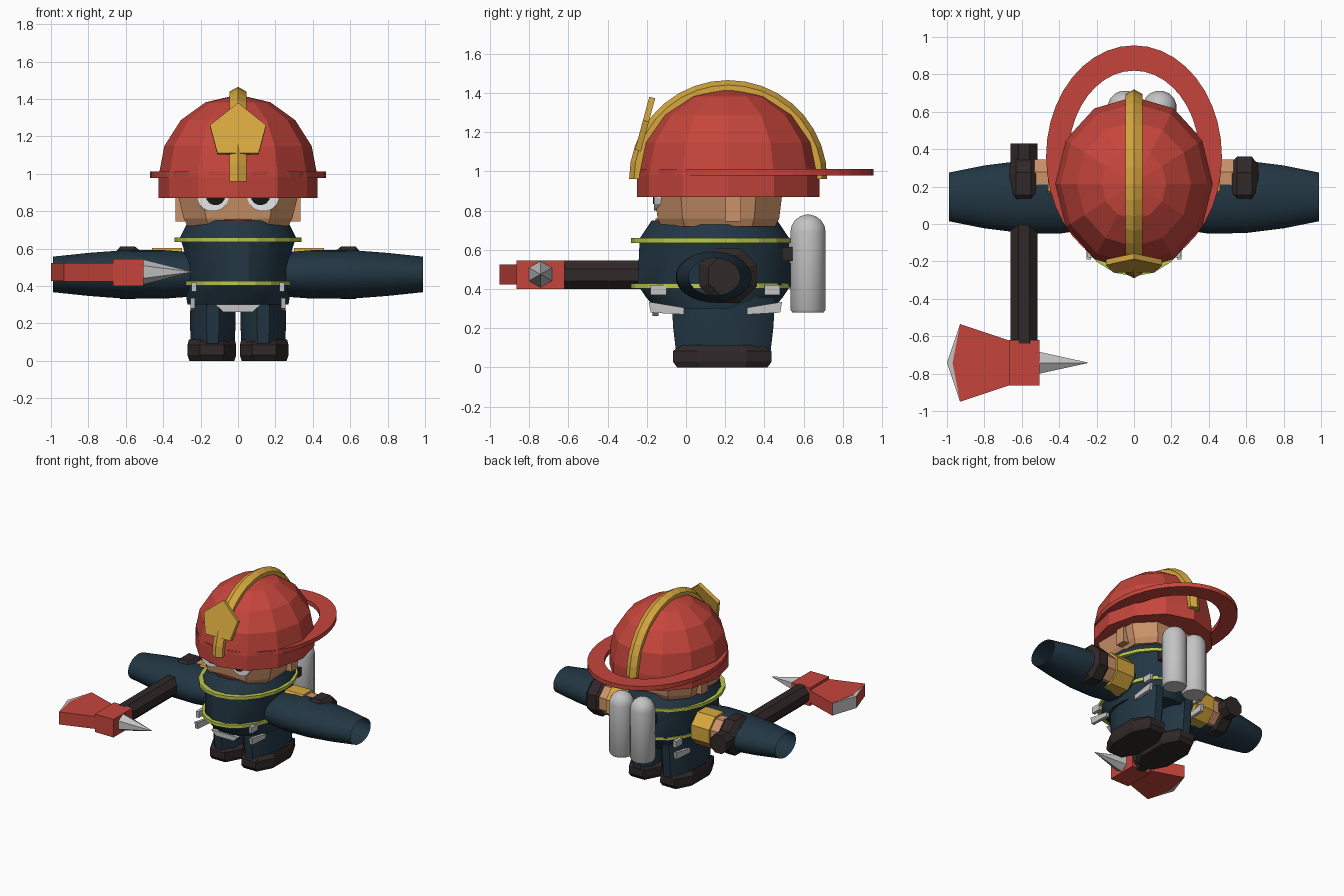
import bpy, bmesh, math
from mathutils import Vector

if "Cube" in bpy.data.objects:
    bpy.data.objects.remove(bpy.data.objects["Cube"])


def material(name, *rgb):
    m = bpy.data.materials.new(name)
    m.use_nodes = True
    m.diffuse_color = (*rgb, 1)
    m.node_tree.nodes["Principled BSDF"].inputs["Base Color"].default_value = (*rgb, 1)
    return m


RED = material("helmet red", .56, .06, .045)
GOLD = material("gold", .68, .39, .05)
NAVY = material("navy cloth", .016, .037, .056)
DARK = material("dark leather", .03, .021, .021)
SKIN = material("skin", .6, .29, .14)
STEEL = material("steel", .55, .55, .55)
LIME = material("reflective lime", .5, .58, .07)
WHITE = material("eye white", .85, .85, .85)
BLACK = material("pupil black", .008, .008, .008)


def finish(name, bm, mat, smooth=None):
    bmesh.ops.recalc_face_normals(bm, faces=bm.faces)
    mesh = bpy.data.meshes.new(name)
    bm.to_mesh(mesh)
    bm.free()
    mesh.materials.append(mat)
    ob = bpy.data.objects.new(name, mesh)
    bpy.context.collection.objects.link(ob)
    if smooth:
        bpy.ops.object.select_all(action='DESELECT')
        ob.select_set(True)
        bpy.context.view_layer.objects.active = ob
        bpy.ops.object.shade_smooth_by_angle(angle=math.radians(smooth))
    return ob


def loft(name, mat, centre, rings, n=8, p=1, flat=True, axis='z', caps=True,
         closed=False, smooth=None):
    """Skin rings (height, half width, half depth) stacked along an axis."""
    bm = bmesh.new()
    turn = .5 if flat else 0
    fit = math.cos(math.pi / n) ** p if flat else 1
    loops = []
    for h, a, b in rings:
        row = []
        for i in range(n):
            t = 2 * math.pi * (i + turn) / n
            c, s = math.cos(t), math.sin(t)
            u = a / fit * math.copysign(abs(c) ** p, c)
            v = b / fit * math.copysign(abs(s) ** p, s)
            co = {'z': (u, v, h), 'x': (h, u, v), 'y': (v, h, u)}[axis]
            row.append(bm.verts.new(Vector(centre) + Vector(co)))
        loops.append(row)
    pairs = list(zip(loops, loops[1:]))
    if closed:
        pairs.append((loops[-1], loops[0]))
    elif caps:
        bm.faces.new(loops[0])
        bm.faces.new(loops[-1])
    for lo, hi in pairs:
        for i in range(n):
            j = (i + 1) % n
            bm.faces.new((lo[i], lo[j], hi[j], hi[i]))
    return finish(name, bm, mat, smooth)


def band(name, mat, centre, outer, inner, height, n):
    h = height / 2
    loft(name, mat, centre, [(-h, *outer), (h, *outer), (h, *inner), (-h, *inner)],
         n, flat=False, closed=True)


def box(name, mat, centre, size):
    x, y, z = (s / 2 for s in size)
    return loft(name, mat, centre, [(-z, x, y), (z, x, y)], 4, p=0)


def prism(name, mat, points, offset):
    """Extrude a planar outline by an offset vector."""
    bm = bmesh.new()
    face = bm.faces.new([bm.verts.new(p) for p in points])
    ext = bmesh.ops.extrude_face_region(bm, geom=[face], use_keep_orig=True)
    bmesh.ops.translate(bm, vec=offset,
                        verts=[g for g in ext["geom"] if isinstance(g, bmesh.types.BMVert)])
    return finish(name, bm, mat)


# Helmet: straight rim, faceted dome, tilted-back oval brim
dome = [(.87, .425, .465)]
for k in range(5):
    t = math.radians(k * 22)
    dome.append((.985 + .435 * math.sin(t), .425 * math.cos(t), .465 * math.cos(t)))
loft("helmet", RED, (0, .215, 0), dome, 12, flat=False)
band("helmet_brim", RED, (0, .36, .995), (.47, .595), (.35, .46), .035, 40)

# Ridged crest swept over the helmet
bm = bmesh.new()
section = [(-.045, .44), (-.045, .48), (0, .505), (.045, .48), (.045, .44)]
rows = []
for k in range(19):
    t = math.pi * k / 18
    rows.append([bm.verts.new((x, .215 - r * math.cos(t), .96 + r * math.sin(t)))
                 for x, r in section])
for a, b in zip(rows, rows[1:]):
    for i in range(5):
        bm.faces.new((a[i], a[i - 1], b[i - 1], b[i]))
bm.faces.new(rows[0])
bm.faces.new(rows[-1])
finish("helmet_crest", bm, GOLD)

# Leaning five-sided badge
badge = [(0, 1.38), (.15, 1.26), (.11, 1.11), (-.11, 1.11), (-.15, 1.26)]
prism("helmet_badge", GOLD, [(x, -.26 + (z - 1.11) * .27, z) for x, z in badge], (0, .03, -.008))

# Head and face
loft("head", SKIN, (0, .165, 0), [(.72, .27, .29), (.76, .29, .31), (.88, .32, .325),
                                  (.98, .32, .325)], 8, p=.6)
box("mouth", RED, (0, -.147, .75), (.15, .016, .018))
for s, side in ((1, "left"), (-1, "right")):
    loft(side + "_eye", WHITE, (s * .135, -.15, .88), [(-.012, .08, .085), (.03, .08, .085)],
         16, axis='y')
    loft(side + "_pupil", BLACK, (s * .12, -.165, .885), [(-.004, .052, .052), (.003, .052, .052)],
         14, axis='y')
    box(side + "_ear", SKIN, (s * .305, .24, .81), (.06, .08, .13))

# Torso and reflective bands
loft("torso", NAVY, (0, .145, 0), [(.3, .27, .3), (.36, .28, .35), (.42, .285, .39),
                                   (.58, .285, .385), (.66, .31, .38), (.75, .265, .32)],
     16, smooth=25)
band("chest_band", LIME, (0, .13, .648), (.34, .41), (.3, .365), .025, 20)
band("waist_band", LIME, (0, .13, .415), (.302, .41), (.27, .37), .025, 20)

# Belt fittings
prism("front_buckle", STEEL, [(-.12, -.17, .3), (-.08, -.17, .262),
                              (.08, -.17, .262), (.12, -.17, .3)], (0, .03, 0))
for s, side in ((1, "left"), (-1, "right")):
    for end, y in (("front", -.1), ("back", .4)):
        d = -1 if y < 0 else 1
        x = s * .23
        prism(f"{side}_{end}_belt_strap", STEEL,
              [(x, y + d * .09, .335), (x, y - d * .09, .305),
               (x, y - d * .09, .27), (x, y + d * .08, .28)], (s * .025, 0, 0))
        box(f"{side}_{end}_belt_tab", STEEL, (s * .235, y + d * .04, .395), (.025, .08, .05))

# Legs and boots
for s, side in ((1, "left"), (-1, "right")):
    loft(side + "_leg", NAVY, (s * .135, .19, 0),
         [(.03, .115, .235), (.2, .122, .255), (.36, .118, .265)], 12, smooth=35)
    loft(side + "_boot", DARK, (s * .14, .185, 0),
         [(0, .12, .23), (.03, .13, .252), (.085, .13, .25), (.115, .122, .2)], 8, p=.8)

# Open sleeves, cuffs, wrists and gloves
for s, side in ((1, "left"), (-1, "right")):
    loft(side + "_sleeve", NAVY, (0, .145, .462),
         [(s * .2, .165, .115), (s * .4, .197, .13), (s * .6, .193, .13),
          (s * .8, .168, .115), (s * .99, .13, .095)], 24, axis='x', caps=False, smooth=40)
    for part, mat, a, b, r in (("cuff", GOLD, .3, .46, .132), ("wrist", SKIN, .45, .54, .115)):
        loft(f"{side}_{part}", mat, (0, .23, .47), [(s * a, r, r), (s * b, r, r)], 8, axis='x')
    loft(side + "_glove", DARK, (0, .215, .47),
         [(s * .525, .12, .12), (s * .55, .145, .14), (s * .63, .145, .14), (s * .665, .1, .1)],
         8, axis='x')

# Axe: handle, block, flaring blade with sharpened edge, spike
loft("axe_handle", DARK, (-.588, 0, .472), [(-.64, .073, .073), (.43, .073, .073)], 8, axis='y')
box("axe_block", RED, (-.587, -.742, .472), (.165, .245, .145))
blade = [(-.66, -.625), (-.93, -.535), (-.97, -.742), (-.93, -.95), (-.66, -.86)]
prism("axe_blade", RED, [(x, y, .424) for x, y in blade], (0, 0, .1))
edge = prism("axe_edge", STEEL, [(x, y, .426) for x, y in
             ((-.93, -.535), (-1, -.742), (-.93, -.95), (-.97, -.742))], (0, 0, .096))
edge.data.materials.append(RED)
for f in edge.data.polygons:
    f.material_index = int(f.normal.y < -.1)
loft("axe_spike", STEEL, (0, -.742, .475), [(-.505, .058, .058), (-.245, .001, .001)], 6, axis='x')

# Air tanks and their bracket
tank = [(.28, .08, .08), (.295, .09, .09), (.69, .09, .09)]
for k in range(1, 5):
    t = math.radians(k * 21)
    tank.append((.69 + .09 * math.sin(t), .09 * math.cos(t), .09 * math.cos(t)))
for name, x in (("left_tank", .137), ("right_tank", -.05)):
    loft(name, STEEL, (x, .622, 0), tank, 16, smooth=40)
box("tank_bracket", DARK, (.043, .525, .578), (.28, .07, .07))
